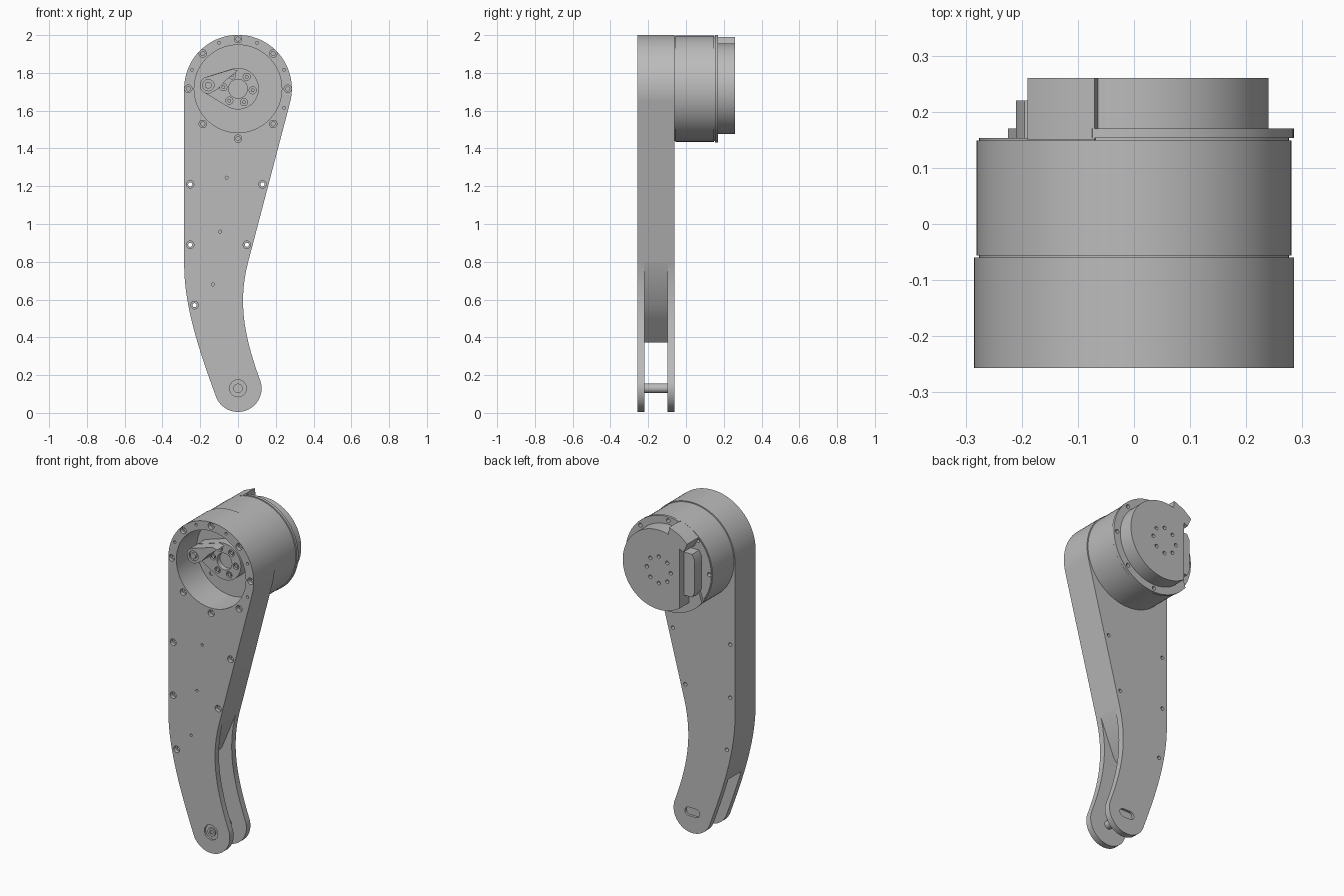
import bpy, bmesh
from math import sin, cos, radians, pi
from mathutils import Vector
from mathutils.geometry import interpolate_bezier

if "Cube" in bpy.data.objects:
    bpy.data.objects.remove(bpy.data.objects["Cube"])

grey = bpy.data.materials.new("machined grey")
grey.use_nodes = True
grey.diffuse_color = (0.5, 0.5, 0.5, 1)
bsdf = next(n for n in grey.node_tree.nodes if n.type == "BSDF_PRINCIPLED")
bsdf.inputs["Base Color"].default_value = grey.diffuse_color

HUB = 1.716                      # height of the hub axis
FOOT = 0.13                      # height of the foot axis
FRONT, BACK = -0.257, -0.06      # faces of the leg link


def arc(x, z, r, a0=0, a1=360, n=32):
    """Points in the xz plane; a full turn leaves out the repeated end point."""
    steps = n if abs(a1 - a0) == 360 else n + 1
    angles = [radians(a0 + (a1 - a0) * i / n) for i in range(steps)]
    return [(x + r * cos(a), z + r * sin(a)) for a in angles]


def bezier(*pts, n=16):
    return [(p.x, p.y) for p in interpolate_bezier(*[Vector(p) for p in pts], n)]


def ring(count, r, start=0):
    """Evenly spaced positions around the hub axis."""
    return arc(0, HUB, r, start, start + 360, count)


def build(name, prisms):
    """One mesh from (outline, y0, y1) prisms."""
    bm = bmesh.new()
    for pts, y0, y1 in prisms:
        face = bm.faces.new([bm.verts.new((x, y0, z)) for x, z in pts])
        out = bmesh.ops.extrude_face_region(bm, geom=[face])
        verts = [v for v in out["geom"] if isinstance(v, bmesh.types.BMVert)]
        bmesh.ops.translate(bm, vec=(0, y1 - y0, 0), verts=verts)
    bmesh.ops.recalc_face_normals(bm, faces=bm.faces)
    mesh = bpy.data.meshes.new(name)
    bm.to_mesh(mesh)
    bm.free()
    obj = bpy.data.objects.new(name, mesh)
    bpy.context.collection.objects.link(obj)
    return obj


def cut(obj, prisms):
    cutter = build("cutter", prisms)
    mod = obj.modifiers.new("cut", "BOOLEAN")
    mod.operation, mod.solver, mod.object = "DIFFERENCE", "EXACT", cutter
    graph = bpy.context.evaluated_depsgraph_get()
    mesh = bpy.data.meshes.new_from_object(obj.evaluated_get(graph))
    obj.modifiers.clear()
    obj.data = mesh
    bpy.data.objects.remove(cutter)


def finish(*objs):
    for obj in objs:
        obj.data.materials.clear()
        obj.data.materials.append(grey)
        obj.data.shade_smooth()
        obj.data.set_sharp_from_angle(angle=radians(28))


def holes(places, r, y0, y1, n=14):
    return [(arc(x, z, r, n=n), y0, y1) for x, z in places]


# Leg link: round hub, straight tapering sides, curved shin, round foot
outline = (arc(0, HUB, 0.285, -14.7, 180, 56)
           + bezier((-0.285, 0.78), (-0.285, 0.55), (-0.19, 0.287), (-0.117, 0.087))
           + arc(0, FOOT, 0.125, 200, 380, 24)[1:-1]
           + bezier((0.117, 0.173), (0.025, 0.423), (0.0015, 0.6), (0.054, 0.8)))
leg = build("leg_link", [(outline, FRONT, BACK)])

# Open hub bore, and the fork slot in the shin
slot = [(0.06, 0.812), (-0.04, 0.57), (-0.1, 0.5), (-0.215, 0.37), (-0.4, 0.16),
        (-0.4, -0.2), (0.4, -0.2), (0.4, 0.812)]
cut(leg, [(arc(0, HUB, 0.232, n=64), -0.4, 0.1), (slot, -0.22, -0.098)])

# Counterbored screw holes, pilot holes and foot recesses
hub_screws = ring(8, 0.2635)
leg_screws = [(-0.253, 1.21), (-0.253, 0.89), (-0.23, 0.57), (0.13, 1.21), (0.047, 0.89)]
pilots = [(-0.06, 1.245), (-0.095, 0.96), (-0.133, 0.68)]
pins = [p for p in ring(8, 0.263, 22.5) if p[1] > HUB or p[0] > 0.2]
oblong = arc(0.025, FOOT, 0.025, -90, 90, 8) + arc(-0.025, FOOT, 0.025, 90, 270, 8)
cut(leg, holes(hub_screws, 0.02, -0.3, -0.235) + holes(leg_screws, 0.02, -0.3, -0.235)
    + holes(pilots, 0.008, -0.3, -0.235) + holes(pins, 0.008, -0.3, -0.235)
    + holes([(0, FOOT)], 0.045, -0.3, -0.245, 24) + [(oblong, -0.075, 0)])
cut(leg, holes(hub_screws, 0.011, -0.25, -0.2) + holes(leg_screws, 0.011, -0.3, 0))

# Foot pin across the fork, with its screw head in the front recess
foot_pin = build("foot_pin", holes([(0, FOOT)], 0.025, -0.254, -0.085, 24))
cut(foot_pin, holes([(0, FOOT)], 0.013, -0.3, -0.247, 6))

# Motor housing with a narrow seam at each end
motor = build("motor_housing", [(arc(0, HUB, 0.276, n=72), -0.062, 0.153)])
body = build("motor_shell", [(arc(0, HUB, 0.281, n=72), -0.056, 0.149)])
end_screws = ring(8, 0.262)
cut(body, holes(end_screws, 0.012, 0.13, 0.2))
cut(motor, holes(end_screws, 0.012, 0.13, 0.2)
    + holes(ring(4, 0.19, 45), 0.012, -0.1, -0.045))

# Rear flange, open on the connector side
flange = build("rear_flange", [(arc(0, HUB, 0.285, -142, 105, 56), 0.153, 0.17)])
flange_screws = [p for p in end_screws if p[0] > -0.05]
cut(flange, holes(flange_screws, 0.012, 0.1, 0.2))

# Rear cap with one flat side and a ring of small holes
cap = build("rear_cap", [(arc(0, HUB, 0.24, -125.7, 125.7, 56), 0.16, 0.26)])
cut(cap, holes(ring(8, 0.08), 0.011, 0.24, 0.3))

# Cable clip and connector beside the cap
clip = build("cable_clip", [([(x, HUB + z) for x, z in (
    (-0.07, 0.275), (-0.14, 0.245), (-0.19, 0.205), (-0.165, 0.15), (-0.06, 0.2))],
    0.15, 0.26)])
connector = build("connector", [([(x, HUB + z) for x, z in (
    (-0.13, 0.13), (-0.195, 0.13), (-0.21, 0.1), (-0.21, -0.1), (-0.195, -0.13),
    (-0.13, -0.13))], 0.15, 0.22)])

# Crank inside the hub: teardrop plate, raised arm and pivot boss
px, pz = -0.157, 1.735
plate = build("crank_plate", [(arc(px, pz, 0.045, 105, 237, 12)
                               + arc(0, HUB, 0.11, -122, 105, 36), -0.13, -0.06)])
crank_screws = ring(6, 0.078, -6)
cut(plate, holes(crank_screws, 0.019, -0.2, -0.115) + holes([(0, HUB)], 0.05, -0.2, -0.1, 24))
arm = build("crank_arm", [(arc(px, pz, 0.045, 95, 280, 20)
                           + [(-0.105, 1.715), (-0.06, 1.765), (0.0, 1.812),
                              (-0.03, 1.82)], -0.2, -0.12)])
cut(arm, holes([(px, pz)], 0.03, -0.3, -0.19, 20))
pivot = build("crank_pivot", holes([(px, pz)], 0.018, -0.205, -0.15, 16))
heads = build("crank_screws", holes(crank_screws, 0.01, -0.128, -0.1))

finish(leg, foot_pin, motor, body, flange, cap, clip, connector, plate, arm, pivot, heads)
